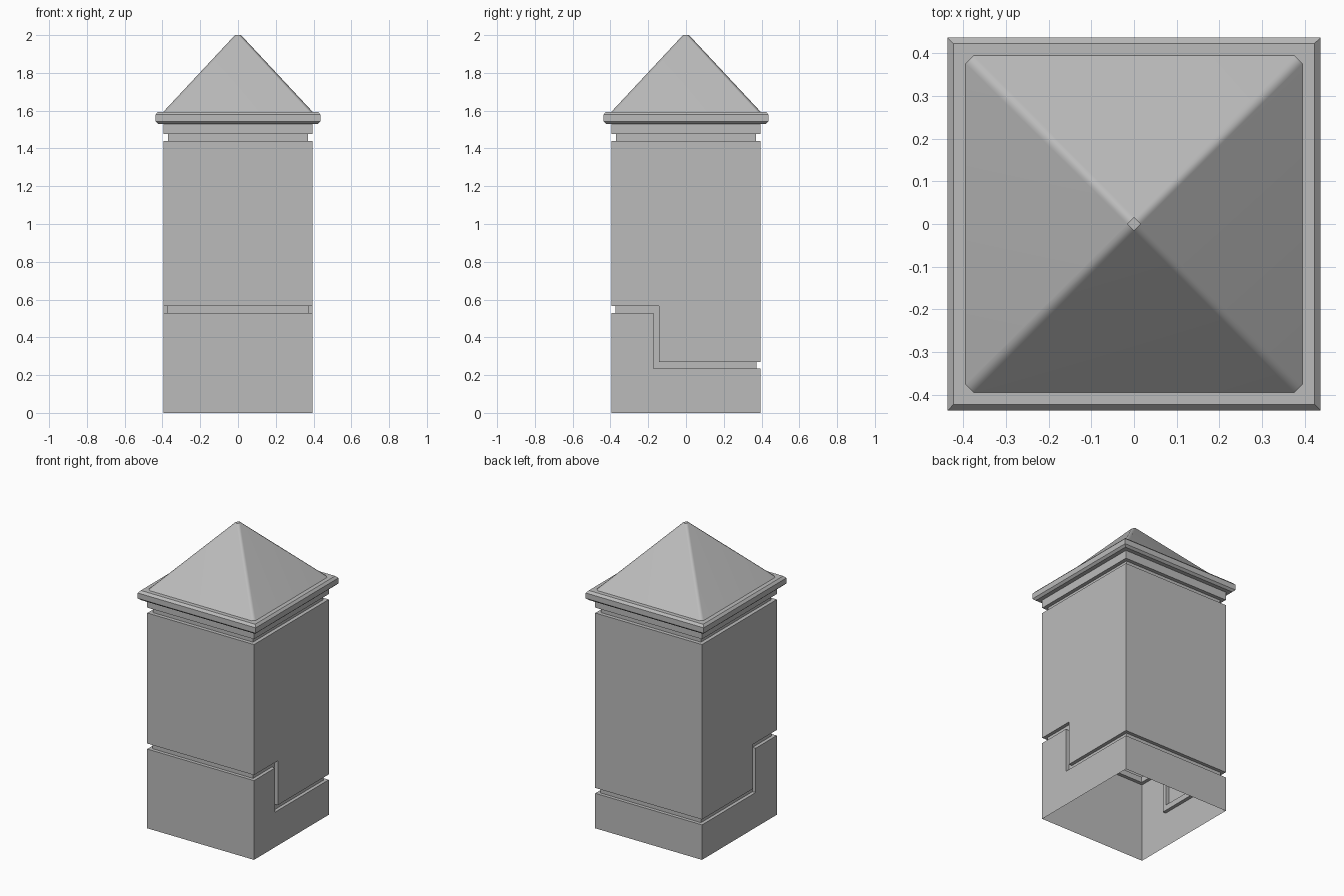
import bpy
import bmesh
from math import radians

cube = bpy.data.objects.get("Cube")
if cube:
    bpy.data.objects.remove(cube)

stone = bpy.data.materials.new("grey stone")
stone.use_nodes = True
GREY = (0.5, 0.5, 0.5, 1)
stone.diffuse_color = GREY
stone.node_tree.nodes["Principled BSDF"].inputs["Base Color"].default_value = GREY


def add_object(name, bm):
    bmesh.ops.recalc_face_normals(bm, faces=bm.faces)
    mesh = bpy.data.meshes.new(name)
    bm.to_mesh(mesh)
    bm.free()
    obj = bpy.data.objects.new(name, mesh)
    bpy.context.collection.objects.link(obj)
    mesh.materials.append(stone)
    return obj


def square_stack(name, profile):
    """Closed solid through square rings given as (half width, height)."""
    bm = bmesh.new()
    rings = [[bm.verts.new((sx * w, sy * w, z))
              for sx, sy in ((-1, -1), (1, -1), (1, 1), (-1, 1))]
             for w, z in profile]
    bm.faces.new(rings[0])
    bm.faces.new(rings[-1])
    for low, high in zip(rings, rings[1:]):
        for i in range(4):
            j = (i + 1) % 4
            bm.faces.new((low[i], low[j], high[j], high[i]))
    return add_object(name, bm)


def side_prism(name, outline, half):
    """Solid from a side outline of (y, z) points, running across x."""
    bm = bmesh.new()
    face = bm.faces.new([bm.verts.new((-half, y, z)) for y, z in outline])
    grown = bmesh.ops.extrude_face_region(bm, geom=[face])
    moved = [v for v in grown["geom"] if isinstance(v, bmesh.types.BMVert)]
    bmesh.ops.translate(bm, verts=moved, vec=(2 * half, 0, 0))
    return add_object(name, bm)


def cut(target, tool):
    mod = target.modifiers.new("cut", "BOOLEAN")
    mod.operation = "DIFFERENCE"
    mod.solver = "EXACT"
    mod.object = tool
    bpy.context.view_layer.objects.active = target
    bpy.ops.object.modifier_apply(modifier=mod.name)
    bpy.data.objects.remove(tool)


HALF = 0.395

# Shaft with the neck groove under the cornice
shaft = square_stack("shaft", [
    (HALF, 0), (HALF, 1.44), (0.37, 1.44), (0.37, 1.476), (HALF, 1.476), (HALF, 1.535)])

# Stepped groove: high at the front, low at the back
groove = side_prism("groove_cutter", [
    (-0.6, 0.53), (-0.172, 0.53), (-0.172, 0.234), (0.6, 0.234),
    (0.6, 0.27), (-0.143, 0.27), (-0.143, 0.567), (-0.6, 0.567)], 0.6)
cut(groove, square_stack("groove_core", [(0.372, 0.1), (0.372, 0.8)]))
cut(shaft, groove)

# The shaft is an open shell underneath
bm = bmesh.new()
bm.from_mesh(shaft.data)
base = [f for f in bm.faces if f.calc_center_median().z < 0.001]
bmesh.ops.delete(bm, geom=base, context="FACES")
bm.to_mesh(shaft.data)
bm.free()

# Cornice slab with chamfered rims
square_stack("cornice", [
    (0.423, 1.53), (0.437, 1.543), (0.437, 1.579), (0.423, 1.594)])

# Pyramid roof with narrow bevelled hips and a tiny flat tip
bm = bmesh.new()
a, b, tip = HALF, 0.376, 0.016
eave = [bm.verts.new((x, y, 1.594)) for x, y in (
    (a, -b), (a, b), (b, a), (-b, a), (-a, b), (-a, -b), (-b, -a), (b, -a))]
top = [bm.verts.new((x, y, 2)) for x, y in ((tip, 0), (0, tip), (-tip, 0), (0, -tip))]
bm.faces.new(eave)
bm.faces.new(top)
for i in range(4):
    j = (i + 1) % 4
    bm.faces.new((eave[2 * i], eave[2 * i + 1], top[i]))
    bm.faces.new((eave[2 * i + 1], eave[2 * j], top[j], top[i]))
roof = add_object("roof", bm)
bpy.ops.object.select_all(action="DESELECT")
roof.select_set(True)
bpy.context.view_layer.objects.active = roof
bpy.ops.object.shade_smooth_by_angle(angle=radians(35))
weighted = roof.modifiers.new("flat slopes", "WEIGHTED_NORMAL")
weighted.keep_sharp = True
